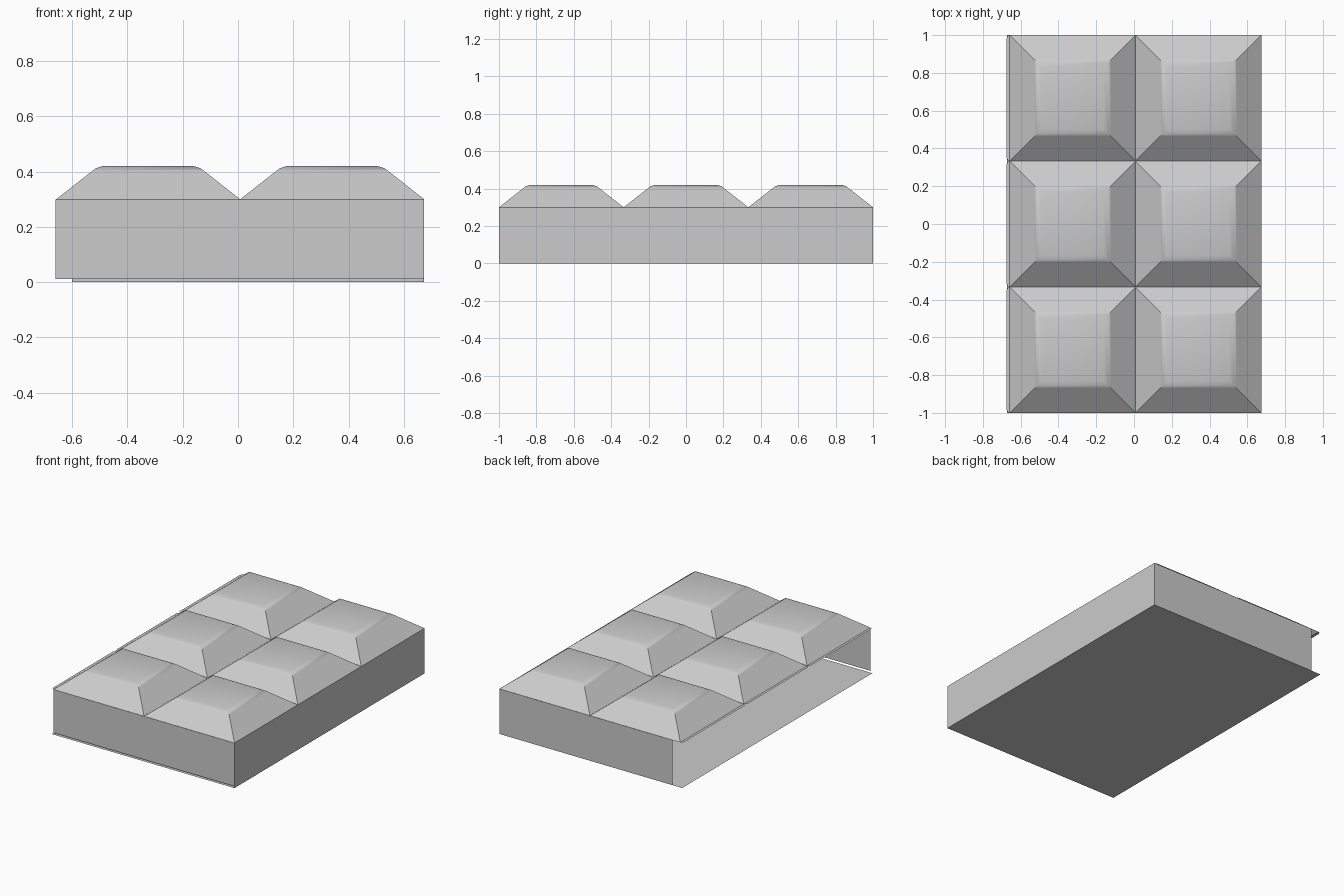
import bpy, bmesh

if "Cube" in bpy.data.objects:
    bpy.data.objects.remove(bpy.data.objects["Cube"])

X0, X1, Y, TOP = -0.672, 0.674, 1.0, 0.30


def make(name, build):
    mesh = bpy.data.meshes.new(name)
    bm = bmesh.new()
    build(bm)
    bm.to_mesh(mesh)
    bm.free()
    ob = bpy.data.objects.new(name, mesh)
    bpy.context.collection.objects.link(ob)
    return ob


def panel(name, *pts):
    return make(name, lambda bm: bm.faces.new([bm.verts.new(p) for p in pts]))


# Thin shell: base sheet and three walls, left side open
panel("base_sheet", (X0, Y, 0), (X1, Y, 0), (X1, -Y, 0), (X0, -Y, 0))
panel("front_wall", (-0.66, -Y, 0.012), (X1, -Y, 0.012), (X1, -Y, TOP), (-0.66, -Y, TOP))
panel("back_wall", (X1, Y, 0), (-0.60, Y, 0), (-0.60, Y, TOP), (X1, Y, TOP))
panel("right_wall", (X1, -Y, 0), (X1, Y, 0), (X1, Y, TOP), (X1, -Y, TOP))


def segment(name, cx, cy):
    # Tapered block with softened shoulder: (half size, height) rings
    def build(bm):
        rings = []
        for h, z in ((0.333, 0.30), (0.203, 0.402), (0.190, 0.412), (0.165, 0.42)):
            rings.append([bm.verts.new((cx + sx * h, cy + sy * h, z))
                          for sx, sy in ((-1, -1), (1, -1), (1, 1), (-1, 1))])
        for a, b in zip(rings, rings[1:]):
            for i in range(4):
                j = (i + 1) % 4
                bm.faces.new((a[i], a[j], b[j], b[i]))
        bm.faces.new(rings[-1])
    ob = make(name, build)
    bpy.ops.object.select_all(action='DESELECT')
    ob.select_set(True)
    bpy.context.view_layer.objects.active = ob
    bpy.ops.object.shade_smooth_by_angle(angle=0.6)


for r in range(3):
    cy = (r - 1) * 2 / 3
    for c, cx in enumerate((-0.325, 0.341)):
        segment(f"segment_{r}_{c}", cx, cy)
    # Narrow lip along the open left edge, with clipped ends
    panel(f"left_lip_{r}", (-0.656, cy - 0.333, TOP), (-0.656, cy + 0.333, TOP),
          (-0.668, cy + 0.33, TOP), (-0.675, cy + 0.315, TOP),
          (-0.675, cy - 0.315, TOP), (-0.668, cy - 0.33, TOP))
